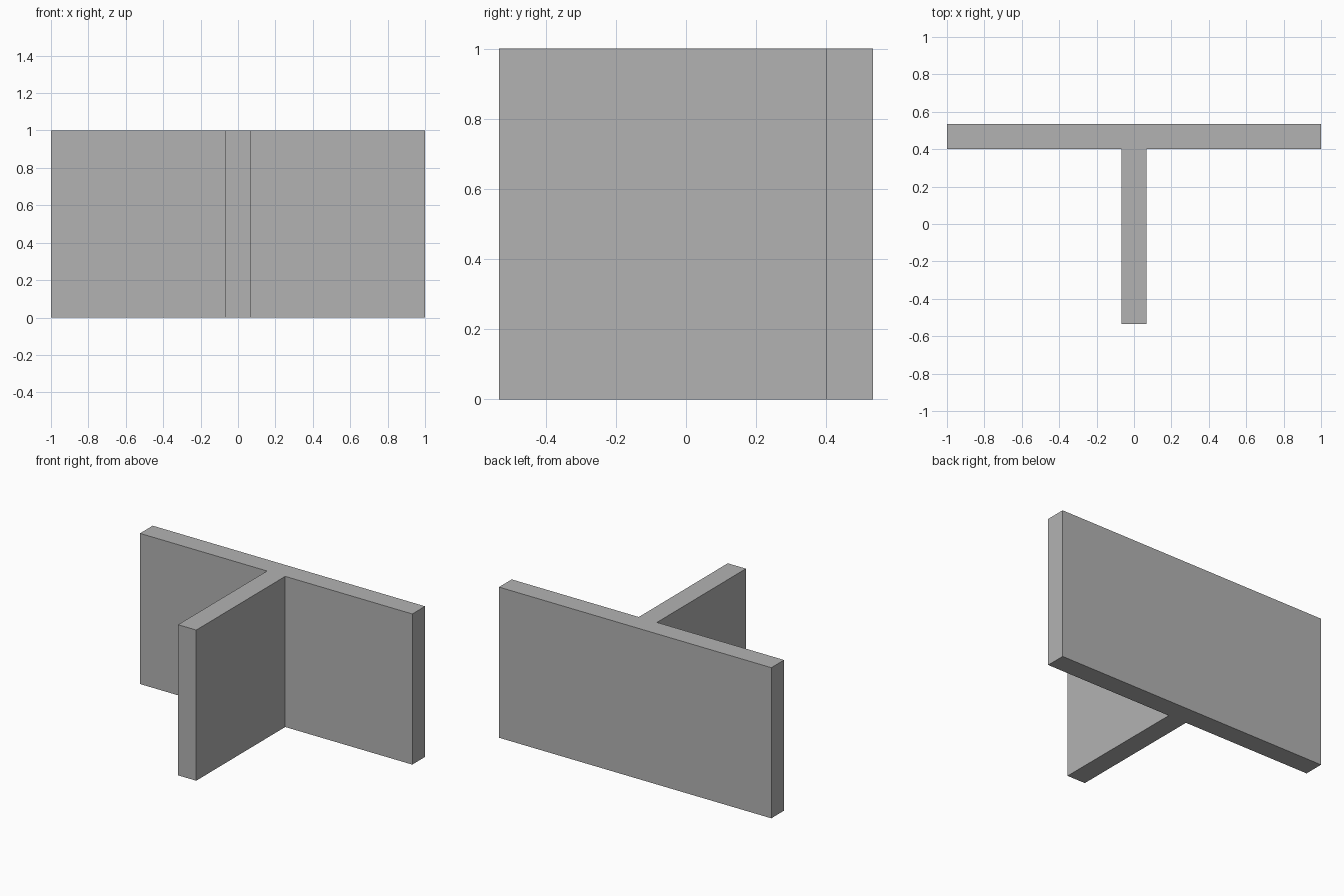
import bpy
import bmesh

cube = bpy.data.objects.get("Cube")
if cube:
    bpy.data.objects.remove(cube, do_unlink=True)

WALL = 2 / 15      # wall thickness
HALF = WALL / 2
DEPTH = 8 / 15     # half of the overall depth
HEIGHT = 1.0

# Plain grey
grey = bpy.data.materials.new("plain grey")
grey.use_nodes = True
colour = (0.45, 0.45, 0.45, 1)
grey.diffuse_color = colour
grey.node_tree.nodes["Principled BSDF"].inputs["Base Color"].default_value = colour

# T-shaped outline: right half, then mirrored to the left
inner = DEPTH - WALL
right = [(HALF, -DEPTH), (HALF, inner), (1, inner), (1, DEPTH)]
outline = right + [(-x, y) for x, y in reversed(right)]

# Extrude the outline into one solid wall junction
bm = bmesh.new()
base = bm.faces.new([bm.verts.new((x, y, 0)) for x, y in outline])
top = bmesh.ops.extrude_face_region(bm, geom=[base], use_keep_orig=True)
bmesh.ops.translate(bm, vec=(0, 0, HEIGHT),
                    verts=[v for v in top["geom"] if isinstance(v, bmesh.types.BMVert)])
bmesh.ops.recalc_face_normals(bm, faces=bm.faces)

mesh = bpy.data.meshes.new("t_wall_junction")
bm.to_mesh(mesh)
bm.free()
mesh.materials.append(grey)
wall = bpy.data.objects.new("t_wall_junction", mesh)
bpy.context.collection.objects.link(wall)
